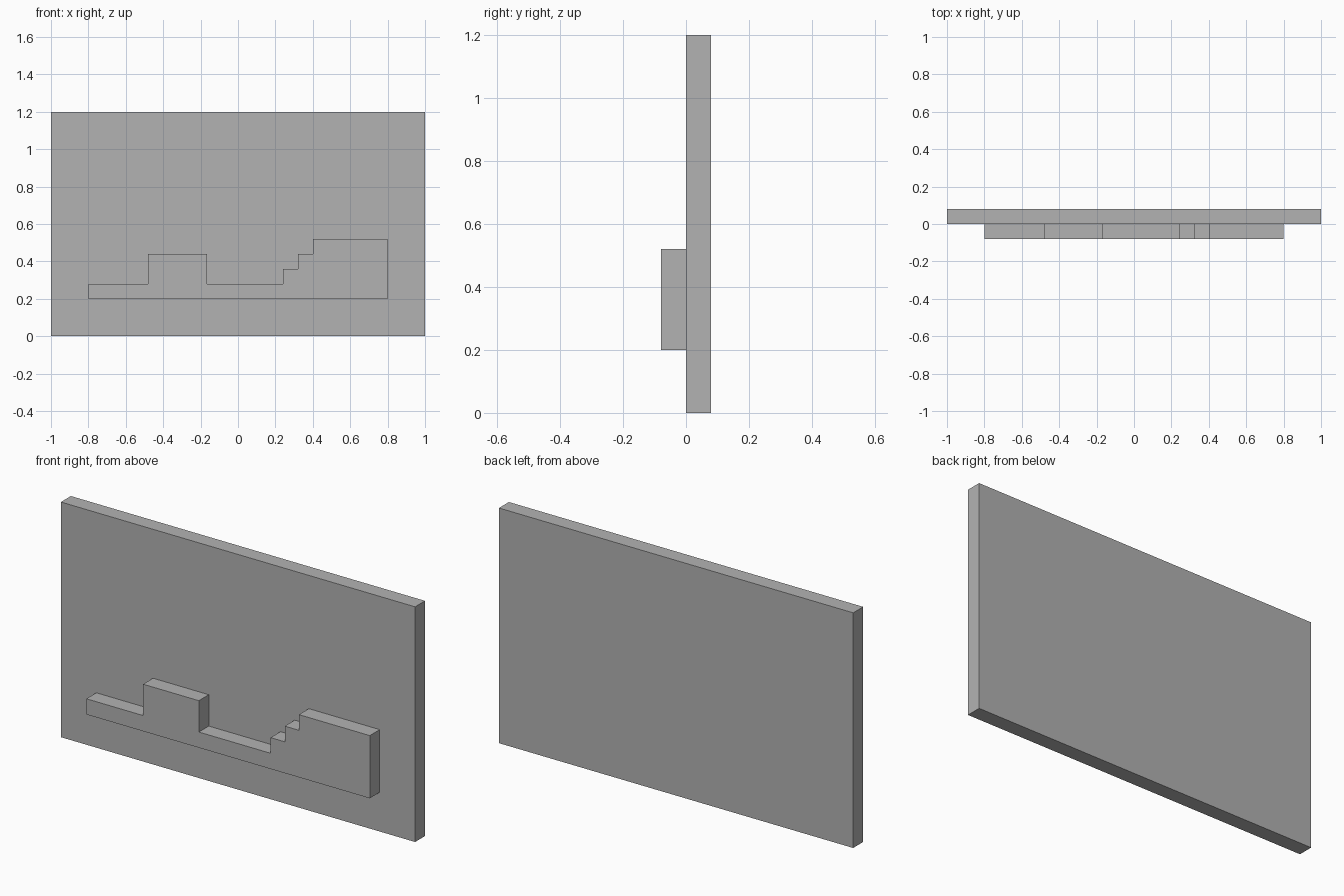
import bpy
import bmesh

if "Cube" in bpy.data.objects:
    bpy.data.objects.remove(bpy.data.objects["Cube"])

grey = bpy.data.materials.new("grey")
grey.diffuse_color = (0.448, 0.448, 0.448, 1)
grey.use_nodes = True
grey.node_tree.nodes["Principled BSDF"].inputs["Base Color"].default_value = grey.diffuse_color


def extruded_profile(name, outline, y_front, y_back):
    """Extrude an x-z outline along y into a closed flat-faced solid."""
    bm = bmesh.new()
    face = bm.faces.new([bm.verts.new((x, y_front, z)) for x, z in outline])
    result = bmesh.ops.extrude_face_region(bm, geom=[face], use_keep_orig=True)
    moved = [g for g in result["geom"] if isinstance(g, bmesh.types.BMVert)]
    bmesh.ops.translate(bm, verts=moved, vec=(0, y_back - y_front, 0))
    bmesh.ops.recalc_face_normals(bm, faces=bm.faces[:])
    mesh = bpy.data.meshes.new(name)
    bm.to_mesh(mesh)
    bm.free()
    mesh.materials.append(grey)
    obj = bpy.data.objects.new(name, mesh)
    bpy.context.collection.objects.link(obj)
    return obj


# Upright backing panel
extruded_profile("back_panel", [(-1, 0), (1, 0), (1, 1.2), (-1, 1.2)], 0, 0.08)

# Raised stepped strip: left ledge, block, low run, stairs, tall block
base = 0.2
steps = [(-0.8, 0.28), (-0.48, 0.44), (-0.165, 0.28),
         (0.24, 0.36), (0.32, 0.44), (0.4, 0.52)]
ends = [x for x, _ in steps[1:]] + [0.8]
outline = [(-0.8, base)]
for (x, z), x_end in zip(steps, ends):
    outline += [(x, z), (x_end, z)]
outline.append((0.8, base))
extruded_profile("stepped_relief", outline, -0.08, 0)
